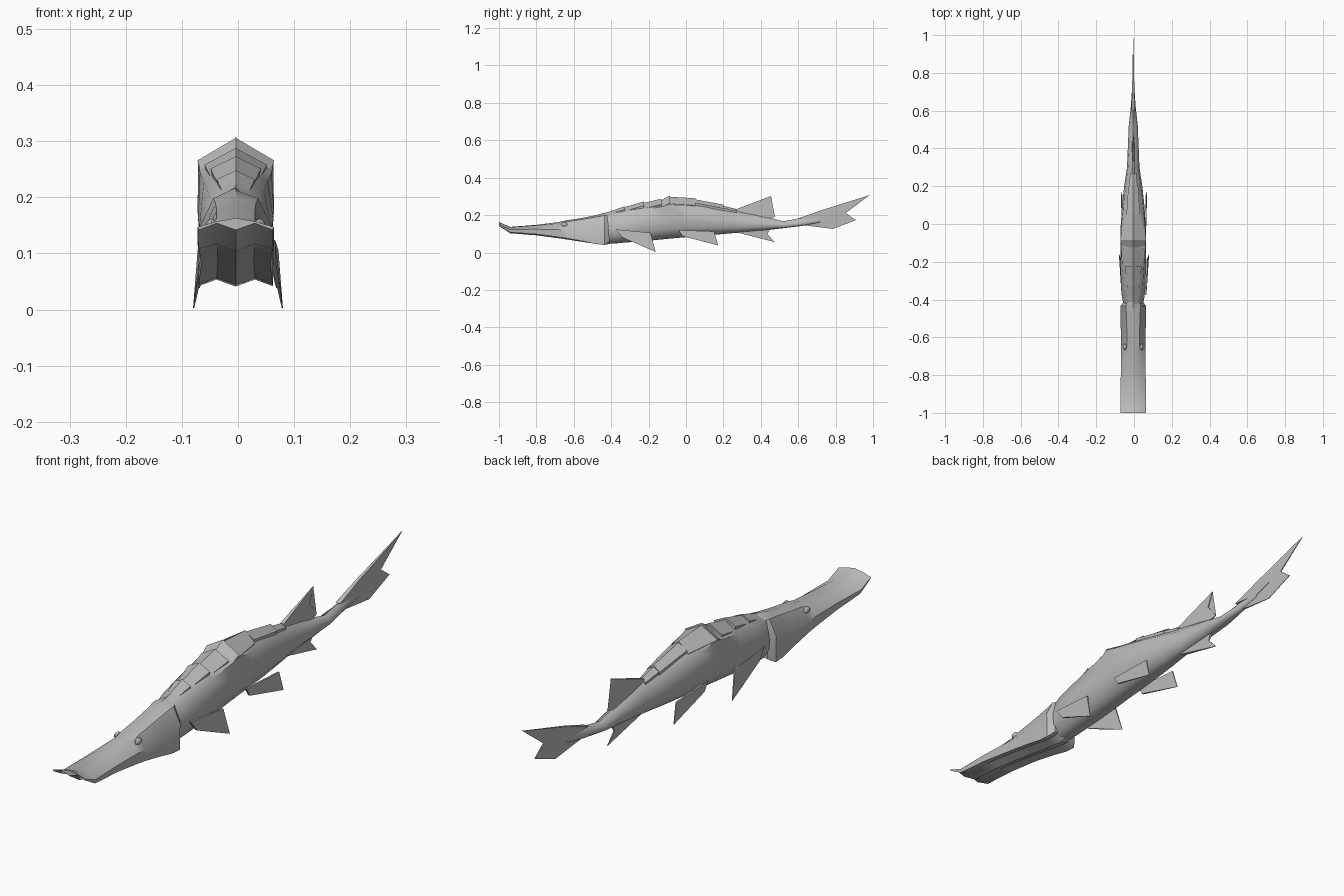
import bpy, bmesh, math

X0 = -0.004  # body midline

skin = bpy.data.materials.new("grey skin")
skin.diffuse_color = (0.5, 0.5, 0.5, 1)


def finish(name, bm, angle=40):
    bmesh.ops.recalc_face_normals(bm, faces=bm.faces)
    me = bpy.data.meshes.new(name)
    bm.to_mesh(me)
    bm.free()
    me.materials.append(skin)
    ob = bpy.data.objects.new(name, me)
    bpy.context.collection.objects.link(ob)
    bpy.ops.object.select_all(action='DESELECT')
    ob.select_set(True)
    bpy.context.view_layer.objects.active = ob
    bpy.ops.object.shade_smooth_by_angle(angle=math.radians(angle))
    return ob


def loft(name, stations, section, angle=40):
    """Skin mirrored half sections (first and last points on the midline)."""
    bm = bmesh.new()
    rings = []
    for s in stations:
        half = section(*s[1:])
        pts = half + [(-x, z) for x, z in half[-2:0:-1]]
        rings.append([bm.verts.new((X0 + x, s[0], z)) for x, z in pts])
    n = len(rings[0])
    for a, b in zip(rings, rings[1:]):
        for i in range(n):
            j = (i + 1) % n
            bm.faces.new((a[i], a[j], b[j], b[i]))
    bm.faces.new(rings[0])
    bm.faces.new(rings[-1])
    return finish(name, bm, angle)


# Head with flat bill: y, top, crown half width, crown z, cheek width, cheek z, jaw z, belly z
def head_section(top, xc, zc, w, zw, jaw, belly):
    return [(0, top), (xc, zc), (w, zw), (w * 0.97, jaw),
            (w * 0.5, (jaw + belly) / 2 + 0.012), (0, belly)]


head = [
    (-1.0, 0.163, 0.035, 0.157, 0.068, 0.147, 0.142, 0.142),
    (-0.94, 0.137, 0.035, 0.135, 0.068, 0.123, 0.108, 0.103),
    (-0.80, 0.148, 0.034, 0.145, 0.066, 0.125, 0.098, 0.092),
    (-0.68, 0.163, 0.032, 0.156, 0.064, 0.122, 0.082, 0.076),
    (-0.64, 0.172, 0.034, 0.164, 0.064, 0.120, 0.076, 0.070),
    (-0.56, 0.184, 0.034, 0.176, 0.066, 0.120, 0.062, 0.058),
    (-0.48, 0.200, 0.036, 0.190, 0.068, 0.125, 0.045, 0.046),
    (-0.435, 0.213, 0.040, 0.198, 0.068, 0.140, 0.042, 0.041),
    (-0.41, 0.218, 0.030, 0.195, 0.050, 0.140, 0.058, 0.046),
]
loft("head", head, head_section, 35)


# Body and tail stalk: y, top, shoulder half width, shoulder z, side width, bottom z
def body_section(top, xs, zs, w, bot):
    h = zs - bot
    return [(0, top), (xs * 0.5, (top + zs) / 2), (xs, zs), (w, bot + h * 0.6),
            (w * 0.95, bot + h * 0.3), (w * 0.55, bot + h * 0.07), (0, bot)]


body = [
    (-0.43, 0.212, 0.035, 0.190, 0.052, 0.046),
    (-0.38, 0.228, 0.046, 0.200, 0.060, 0.048),
    (-0.33, 0.243, 0.050, 0.210, 0.065, 0.053),
    (-0.23, 0.262, 0.057, 0.228, 0.067, 0.060),
    (-0.13, 0.280, 0.064, 0.245, 0.068, 0.070),
    (-0.08, 0.292, 0.067, 0.258, 0.068, 0.075),
    (0.0, 0.285, 0.062, 0.245, 0.066, 0.082),
    (0.10, 0.270, 0.052, 0.228, 0.059, 0.090),
    (0.20, 0.246, 0.040, 0.208, 0.048, 0.099),
    (0.30, 0.222, 0.027, 0.190, 0.033, 0.108),
    (0.42, 0.193, 0.022, 0.176, 0.028, 0.118),
    (0.52, 0.167, 0.018, 0.158, 0.024, 0.130),
    (0.62, 0.186, 0.009, 0.170, 0.013, 0.142),
    (0.72, 0.208, 0.004, 0.190, 0.006, 0.160),
]
loft("body", body, body_section, 50)


# Overlapping back plates: front y, rear y, front z, rear z, front and rear half width, drop
plates = [
    (-0.40, -0.325, 0.222, 0.248, 0.022, 0.034, 0.016),
    (-0.33, -0.225, 0.242, 0.273, 0.030, 0.045, 0.022),
    (-0.24, -0.13, 0.262, 0.288, 0.042, 0.056, 0.030),
    (-0.125, -0.085, 0.283, 0.306, 0.062, 0.068, 0.040),
    (-0.085, 0.05, 0.298, 0.290, 0.068, 0.040, 0.038),
    (0.05, 0.20, 0.284, 0.256, 0.036, 0.026, 0.020),
    (0.19, 0.27, 0.251, 0.233, 0.024, 0.016, 0.012),
]
for i, (y0, y1, z0, z1, w0, w1, drop) in enumerate(plates):
    loft("back_plate_%d" % (i + 1),
         [(y0, z0, w0, drop), (y1, z1, w1, drop)],
         lambda z, w, d: [(0, z), (w, z - d), (w * 0.95, z - d - 0.012), (0, z - 0.02)], 20)


# Fins: outline points (x, y, z, half thickness)
def fin(name, pts, side=1, mid=0):
    bm = bmesh.new()
    a, b = ([bm.verts.new((mid + side * (x + s * t), y, z)) for x, y, z, t in pts]
            for s in (1, -1))
    n = len(pts)
    bm.faces.new(a)
    bm.faces.new(b)
    for i in range(n):
        j = (i + 1) % n
        bm.faces.new((a[i], a[j], b[j], b[i]))
    bmesh.ops.triangulate(bm, faces=[f for f in bm.faces if len(f.verts) > 4])
    finish(name, bm, 30)


for side, label in ((1, "right"), (-1, "left")):
    fin("front_fin_" + label, [(0.062, -0.375, 0.124, 0.004), (0.069, -0.19, 0.106, 0.003),
                               (0.079, -0.162, 0.003, 0.001), (0.064, -0.34, 0.080, 0.004)], side)
    fin("rear_fin_" + label, [(0.060, -0.04, 0.120, 0.004), (0.064, 0.15, 0.113, 0.003),
                              (0.069, 0.172, 0.038, 0.001), (0.060, -0.02, 0.088, 0.004)], side)
    # Eye with a small brow ridge
    bm = bmesh.new()
    bmesh.ops.create_uvsphere(bm, u_segments=8, v_segments=6, radius=0.012)
    for v in bm.verts:
        v.co = (X0 + side * 0.043 + v.co.x * 0.8, -0.65 + v.co.y * 1.5, 0.150 + v.co.z)
    finish("eye_" + label, bm)

fin("back_fin", [(0, 0.25, 0.225, 0.008), (0, 0.455, 0.302, 0.001),
                 (0, 0.43, 0.245, 0.002), (0, 0.475, 0.190, 0.001), (0, 0.43, 0.178, 0.006)], 1, X0)
fin("belly_fin", [(0, 0.26, 0.110, 0.008), (0, 0.475, 0.056, 0.001),
                  (0, 0.435, 0.098, 0.002), (0, 0.45, 0.128, 0.006)], 1, X0)

# Tail fin: long upper lobe and short lower lobe
fin("tail_upper_lobe", [(0, 0.60, 0.182, 0.010), (0, 0.72, 0.225, 0.006), (0, 0.982, 0.307, 0.001),
                        (0, 0.855, 0.212, 0.002), (0, 0.72, 0.170, 0.006)], 1, X0)
fin("tail_lower_lobe", [(0, 0.62, 0.150, 0.008), (0, 0.72, 0.185, 0.005), (0, 0.855, 0.212, 0.002),
                        (0, 0.908, 0.173, 0.001), (0, 0.785, 0.126, 0.001), (0, 0.66, 0.142, 0.003)], 1, X0)
